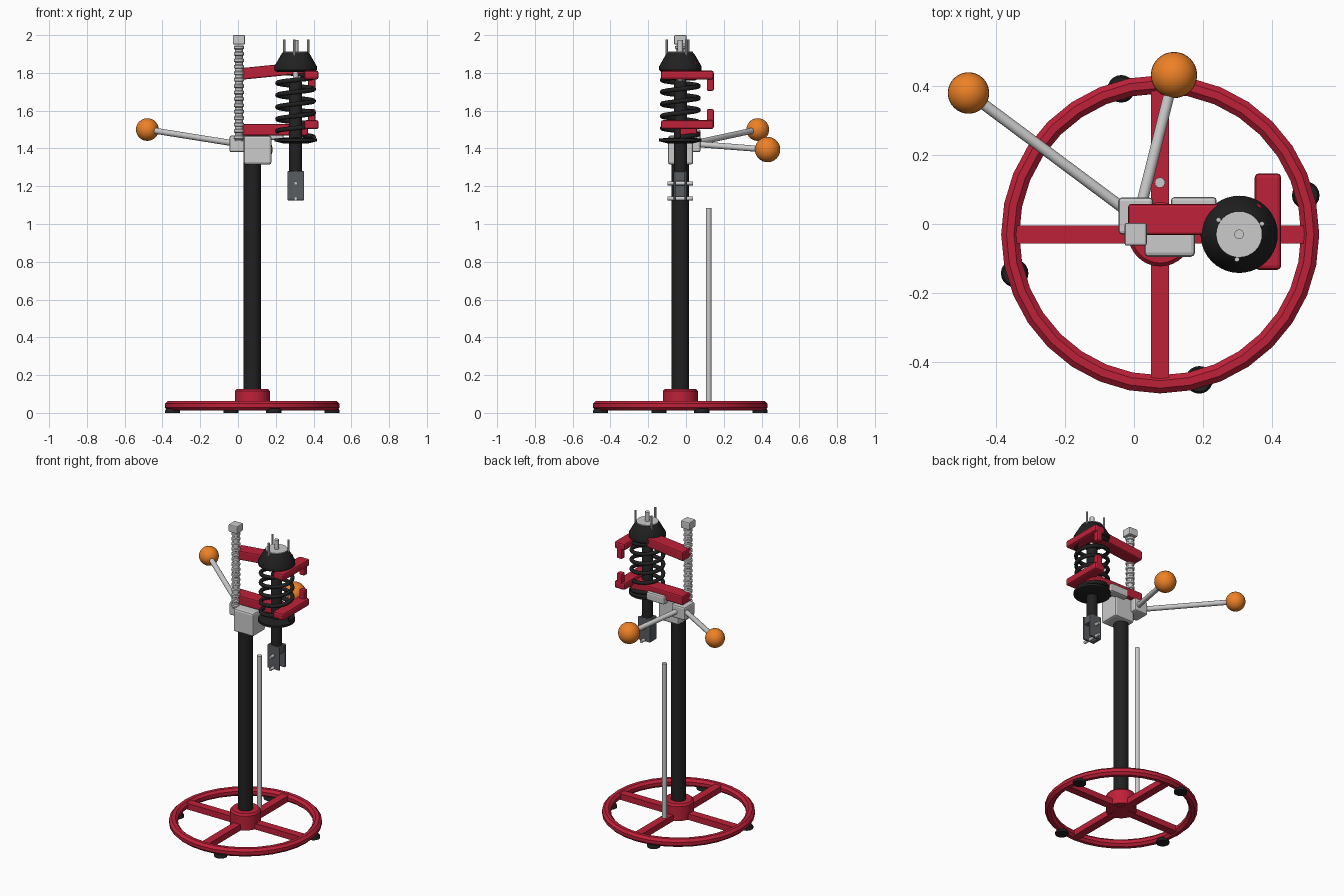
import bpy, bmesh
from math import pi, sin, cos, radians
from mathutils import Vector

if "Cube" in bpy.data.objects:
    bpy.data.objects.remove(bpy.data.objects["Cube"])


def material(name, rgb):
    m = bpy.data.materials.new(name)
    m.diffuse_color = (*rgb, 1)
    m.use_nodes = True
    m.node_tree.nodes["Principled BSDF"].inputs["Base Color"].default_value = m.diffuse_color
    return m


RED = material("red_paint", (0.52, 0.015, 0.04))
BLACK = material("black_rubber", (0.015, 0.015, 0.015))
ORANGE = material("orange_knob", (0.85, 0.22, 0.02))
DARK = material("dark_steel", (0.1, 0.11, 0.12))
GREY = None


def finish(name, bm, mat, smooth=True, bevel=0):
    bmesh.ops.recalc_face_normals(bm, faces=bm.faces)
    me = bpy.data.meshes.new(name)
    bm.to_mesh(me)
    bm.free()
    ob = bpy.data.objects.new(name, me)
    bpy.context.collection.objects.link(ob)
    if mat:
        me.materials.append(mat)
    if bevel:
        b = ob.modifiers.new("bevel", "BEVEL")
        b.width, b.segments = bevel, 2
    if smooth:
        bpy.ops.object.select_all(action="DESELECT")
        ob.select_set(True)
        bpy.context.view_layer.objects.active = ob
        bpy.ops.object.shade_smooth_by_angle(angle=radians(35))
    return ob


def box(name, lo, hi, mat=GREY, bevel=0.008):
    lo, hi = Vector(lo), Vector(hi)
    bm = bmesh.new()
    bmesh.ops.create_cube(bm, size=1)
    for v in bm.verts:
        v.co = (lo + hi) / 2 + v.co * (hi - lo)
    return finish(name, bm, mat, False, bevel)


def lathe(name, centre, profile, mat=GREY, n=32, closed=False):
    """Turn (radius, z) points round a vertical axis at centre (x, y)."""
    bm = bmesh.new()
    rings = [[bm.verts.new((centre[0] + r * cos(2 * pi * i / n),
                            centre[1] + r * sin(2 * pi * i / n), z)) for i in range(n)]
             for r, z in profile]
    pairs = list(zip(rings, rings[1:]))
    if closed:
        pairs.append((rings[-1], rings[0]))
    else:
        bm.faces.new(rings[0])
        bm.faces.new(rings[-1])
    for a, b in pairs:
        for i in range(n):
            j = (i + 1) % n
            bm.faces.new((a[i], a[j], b[j], b[i]))
    return finish(name, bm, mat)


def rod(name, a, b, r, mat=GREY, n=16):
    a, b = Vector(a), Vector(b)
    bm = bmesh.new()
    bmesh.ops.create_cone(bm, cap_ends=True, segments=n, radius1=r, radius2=r, depth=(b - a).length)
    q = (b - a).to_track_quat("Z", "Y")
    for v in bm.verts:
        v.co = q @ v.co + (a + b) / 2
    return finish(name, bm, mat)


def ball(name, c, r, mat):
    bm = bmesh.new()
    bmesh.ops.create_uvsphere(bm, u_segments=32, v_segments=16, radius=r)
    bmesh.ops.translate(bm, verts=bm.verts, vec=c)
    return finish(name, bm, mat)


# Wheel-shaped base
CX, CY = 0.076, -0.03
tube = [(0.435 + 0.0285 * cos(pi / 8 + k * pi / 4), 0.038 + 0.028 * sin(pi / 8 + k * pi / 4)) for k in range(8)]
lathe("base_ring", (CX, CY), tube, RED, 32, True)
box("base_spoke_x", (CX - 0.425, CY - 0.026, 0.018), (CX + 0.425, CY + 0.026, 0.058), RED, 0)
box("base_spoke_y", (CX - 0.026, CY - 0.425, 0.018), (CX + 0.026, CY + 0.425, 0.058), RED, 0)
for k in range(4):
    a = radians(15 + 90 * k)
    lathe(f"foot_{k + 1}", (CX + 0.437 * cos(a), CY + 0.437 * sin(a)),
          [(0.04, 0), (0.04, 0.012), (0.034, 0.022)], BLACK, 20)
lathe("base_hub", (CX, CY), [(0.093, 0.02), (0.093, 0.115), (0.083, 0.127)], RED)

# Column and storage rod
lathe("column", (CX, CY), [(0.046, 0.1), (0.046, 1.33)], BLACK)
rod("storage_rod", (0.075, 0.12, 0.03), (0.075, 0.12, 1.085), 0.015)

# Head, gear box and side plate
box("head_block", (0.03, -0.095, 1.315), (0.177, 0.038, 1.468), GREY, 0.012)
box("gear_box", (-0.045, -0.03, 1.38), (0.055, 0.077, 1.468), GREY, 0.01)
box("side_plate", (0.107, 0.02, 1.445), (0.24, 0.078, 1.5), GREY, 0.01)

# Ridged lead screw with square cap
screw, z = [], 1.44
while z < 1.94:
    screw += [(0.021, z), (0.021, z + 0.008), (0.027, z + 0.012), (0.027, z + 0.025), (0.021, z + 0.03)]
    z += 0.034
lathe("lead_screw", (0.005, -0.03), screw, GREY, 20)
box("screw_cap", (-0.027, -0.063, 1.95), (0.037, 0.003, 2.0), GREY, 0.006)

# Two hand levers
for i, (start, end, r) in enumerate([((-0.01, 0.03, 1.425), (-0.48, 0.38, 1.5), 0.06),
                                     ((0.015, 0.03, 1.425), (0.116, 0.432, 1.394), 0.067)]):
    rod(f"lever_{i + 1}", start, end, 0.016)
    ball(f"lever_knob_{i + 1}", end, r, ORANGE)

# Clamp arms, cross bars and hooked ends
upper = box("upper_arm", (-0.017, -0.032, 1.76), (0.37, 0.058, 1.822), RED)
for v in upper.data.vertices:
    v.co.z += 0.1 * (v.co.x + 0.017)
box("lower_arm", (-0.017, -0.032, 1.468), (0.37, 0.058, 1.53), RED)
for name, z0, z1, h0, h1 in (("upper", 1.765, 1.812, 1.705, 1.79), ("lower", 1.502, 1.55, 1.525, 1.608)):
    box(name + "_cross_bar", (0.35, -0.133, z0), (0.427, 0.147, z1), RED, 0.012)
    box(name + "_hook", (0.37, 0.11, h0), (0.41, 0.147, h1), RED)

# Strut top mount with studs
SX, SY = 0.305, -0.03
lathe("strut_mount", (SX, SY), [(0.1, 1.805), (0.112, 1.815), (0.112, 1.835), (0.075, 1.9), (0.067, 1.908)], BLACK, 40)
lathe("mount_plate", (SX, SY), [(0.067, 1.9), (0.067, 1.914)], GREY)
for k, deg in enumerate((25, 145, 265)):
    x, y = SX + 0.073 * cos(radians(deg)), SY + 0.073 * sin(radians(deg))
    rod(f"mount_stud_{k + 1}", (x, y, 1.89), (x, y, 1.977), 0.007, GREY, 10)
rod("piston_rod", (SX, SY, 1.74), (SX, SY, 1.975), 0.014)

# Coil spring
curve = bpy.data.curves.new("coil_spring", "CURVE")
curve.dimensions = "3D"
curve.bevel_depth, curve.bevel_resolution, curve.use_fill_caps = 0.0125, 2, True
steps, turns = 190, 5.5
line = curve.splines.new("POLY")
line.points.add(steps)
for i, p in enumerate(line.points):
    t = i / steps
    a = 2 * pi * turns * t
    p.co = (SX + 0.096 * cos(a), SY + 0.096 * sin(a), 1.46 + 0.35 * t, 1)
curve.materials.append(BLACK)
bpy.context.collection.objects.link(bpy.data.objects.new("coil_spring", curve))

# Strut body and spring seat
lathe("spring_seat", (SX, SY), [(0.06, 1.425), (0.112, 1.438), (0.112, 1.452), (0.05, 1.458)], BLACK, 40)
lathe("strut_body", (SX, SY), [(0.034, 1.24), (0.034, 1.75), (0.028, 1.76)], BLACK, 28)

# Knuckle bracket with bolts
box("bracket_back", (0.262, -0.066, 1.125), (0.285, 0.004, 1.28), DARK, 0.004)
for s in (-1, 1):
    y = SY + s * 0.029
    box("bracket_cheek_" + ("front" if s < 0 else "back"),
        (0.262, y - 0.006, 1.125), (0.35, y + 0.006, 1.28), DARK, 0.004)
box("bracket_collar", (0.265, -0.06, 1.225), (0.345, 0.0, 1.278), DARK, 0.006)
for k, z in enumerate((1.135, 1.215)):
    rod(f"bracket_bolt_{k + 1}", (SX, -0.098, z), (SX, 0.036, z), 0.01, GREY, 12)
